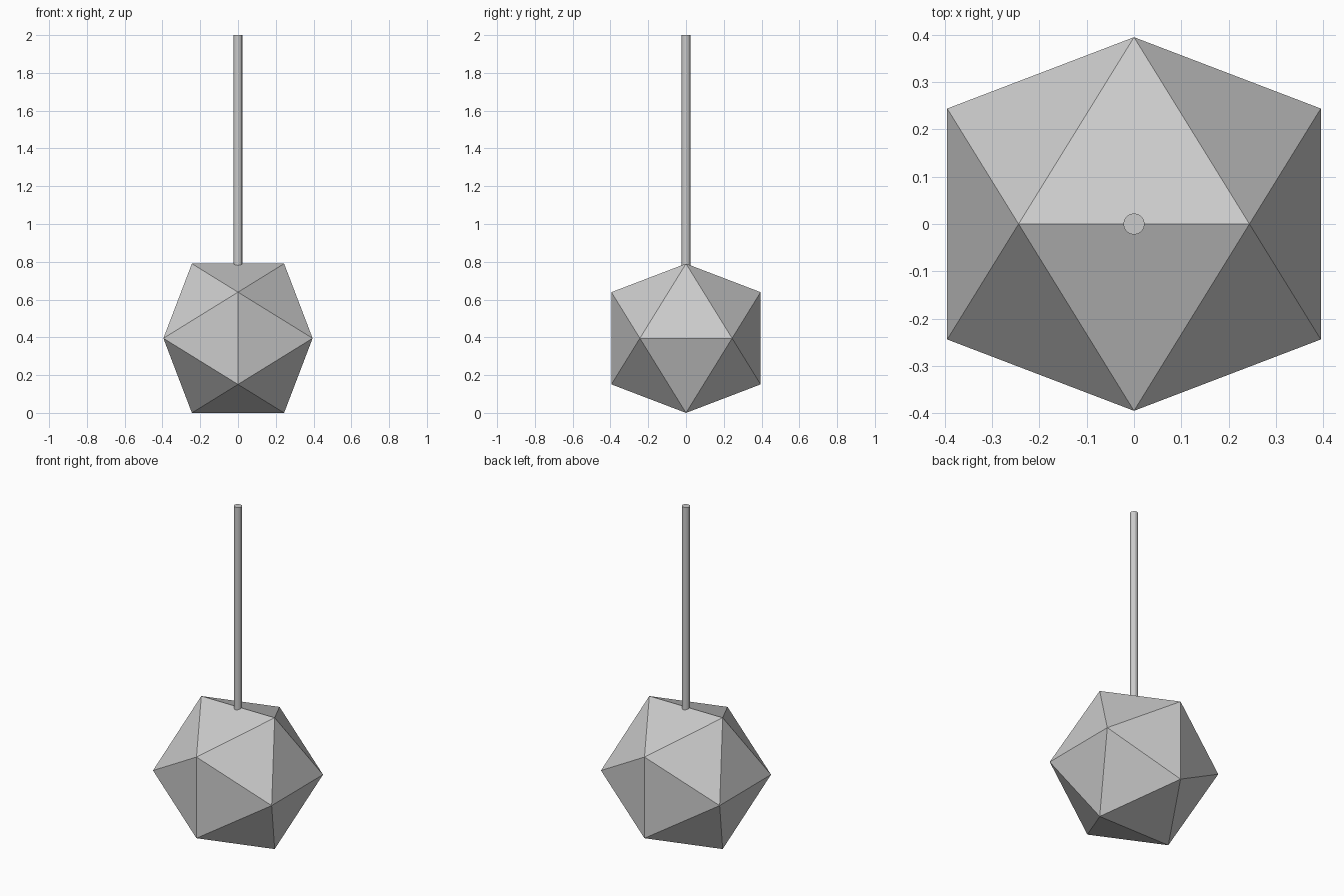
import bpy, bmesh
from math import sqrt

if "Cube" in bpy.data.objects:
    bpy.data.objects.remove(bpy.data.objects["Cube"])

PHI = (1 + sqrt(5)) / 2
A = 0.395          # half extent of the icosahedron
B = A / PHI        # half edge length
ROD_R = 0.0225


def make_object(name, bm):
    bmesh.ops.recalc_face_normals(bm, faces=bm.faces)
    mesh = bpy.data.meshes.new(name)
    bm.to_mesh(mesh)
    bm.free()
    obj = bpy.data.objects.new(name, mesh)
    bpy.context.collection.objects.link(obj)
    return obj


# Faceted ball: hull of three crossed golden rectangles, resting on an edge
bm = bmesh.new()
for s in (-1, 1):
    for t in (-1, 1):
        for co in ((s * B, 0, t * A), (0, s * A, t * B), (s * A, t * B, 0)):
            bm.verts.new(co)
bmesh.ops.convex_hull(bm, input=bm.verts)
ball = make_object("faceted_ball", bm)
ball.location.z = A

# Thin upright rod, sunk slightly into the top edge
bottom, top = 0.775, 2.0
bm = bmesh.new()
bmesh.ops.create_cone(bm, cap_ends=True, segments=16, radius1=ROD_R,
                      radius2=ROD_R, depth=top - bottom)
rod = make_object("rod", bm)
rod.location.z = (top + bottom) / 2
